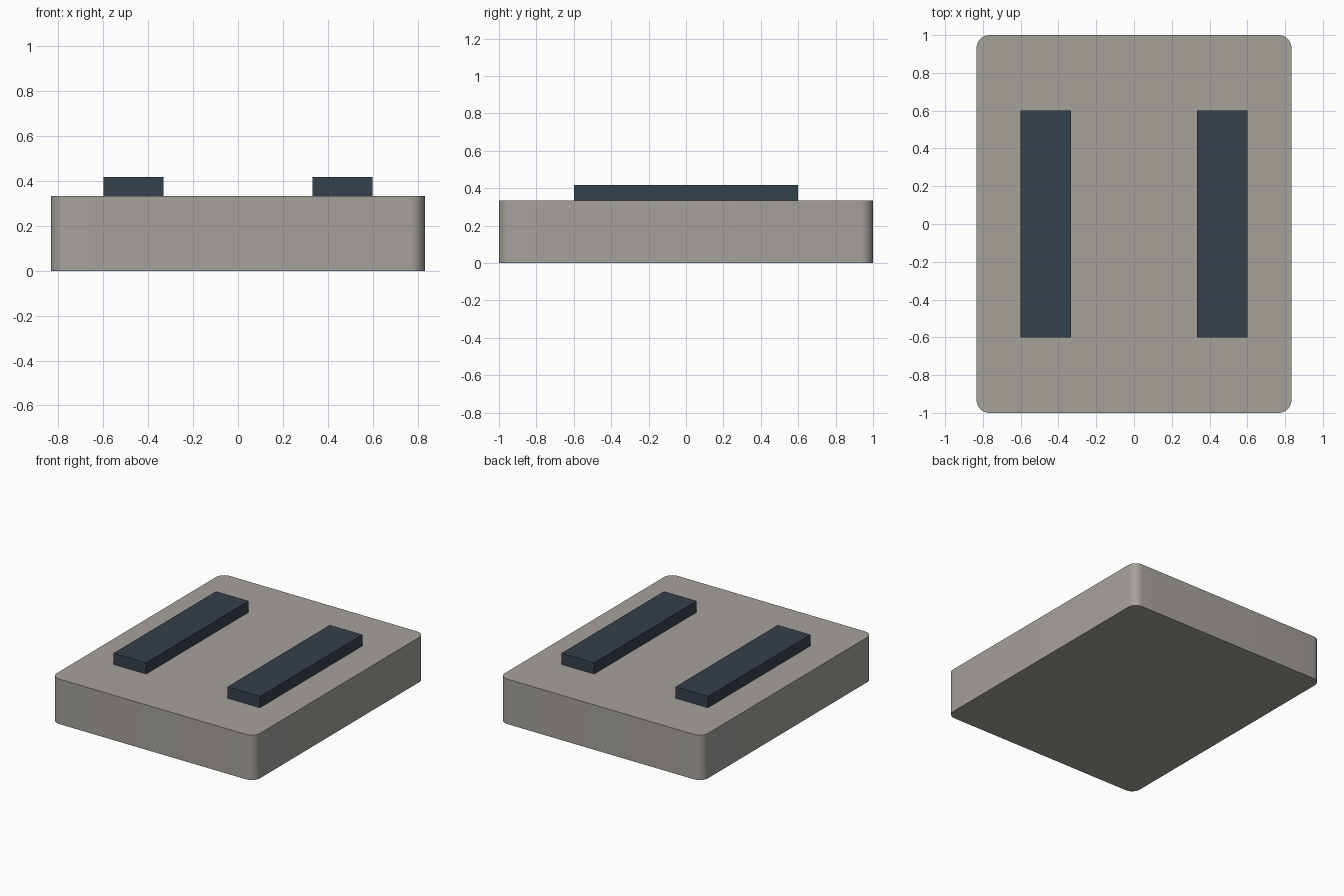
import bpy
import bmesh
import math

if "Cube" in bpy.data.objects:
    bpy.data.objects.remove(bpy.data.objects["Cube"])

BODY_H = 0.333
BAR_H = 0.084


def material(name, color):
    mat = bpy.data.materials.new(name)
    mat.diffuse_color = (*color, 1.0)
    mat.use_nodes = True
    mat.node_tree.nodes["Principled BSDF"].inputs["Base Color"].default_value = mat.diffuse_color
    return mat


def box(name, size, center, mat, corner=0.0):
    """Box with optionally rounded vertical corners."""
    bm = bmesh.new()
    bmesh.ops.create_cube(bm, size=1.0)
    bmesh.ops.scale(bm, vec=size, verts=bm.verts)
    if corner:
        upright = [e for e in bm.edges
                   if abs(e.verts[0].co.z - e.verts[1].co.z) > 1e-4]
        bmesh.ops.bevel(bm, geom=upright, offset=corner, segments=8,
                        profile=0.5, affect='EDGES')
    mesh = bpy.data.meshes.new(name)
    bm.to_mesh(mesh)
    bm.free()
    mesh.materials.append(mat)
    obj = bpy.data.objects.new(name, mesh)
    obj.location = center
    bpy.context.collection.objects.link(obj)
    return obj


stone = material("warm_grey", (0.38, 0.36, 0.33))
dark = material("dark_slate", (0.035, 0.052, 0.072))

# Slab with rounded vertical corners
slab = box("slab", (1.667, 2.0, BODY_H), (0, 0, BODY_H / 2), stone, 0.067)
bpy.context.view_layer.objects.active = slab
slab.select_set(True)
bpy.ops.object.shade_smooth_by_angle(angle=math.radians(30))

# Two raised bars on the top face
for side, label in ((-1, "left"), (1, "right")):
    box(f"{label}_bar", (0.267, 1.2, BAR_H),
        (side * 0.4665, 0, BODY_H + BAR_H / 2), dark)
